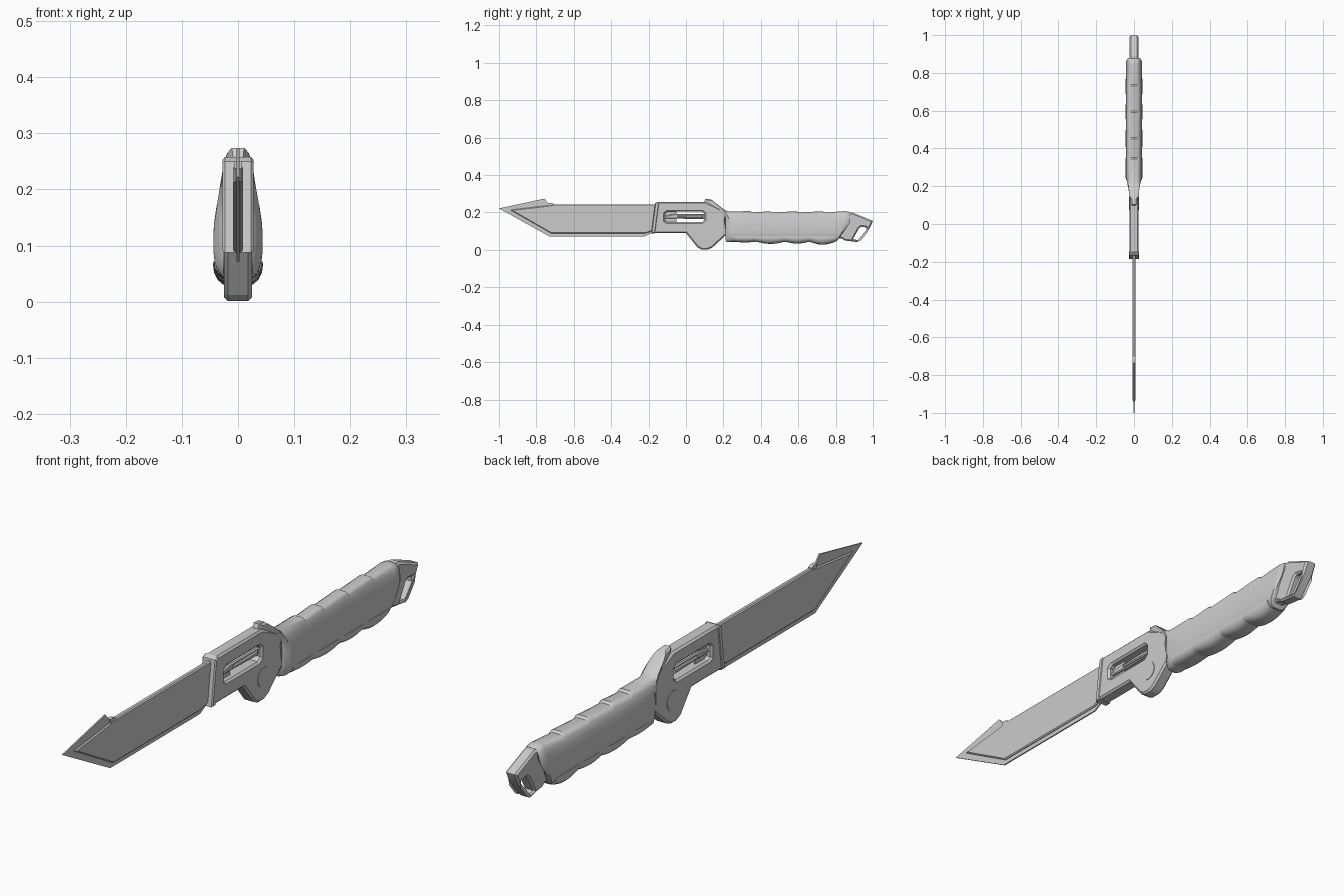
import bpy, bmesh, math
from mathutils import Matrix

if "Cube" in bpy.data.objects:
    bpy.data.objects.remove(bpy.data.objects["Cube"])

# Local x -> world y, local y -> world z, local z -> world x
SIDE = Matrix(((0, 0, 1, 0), (1, 0, 0, 0), (0, 1, 0, 0), (0, 0, 0, 1)))


def finish(name, mesh, angle=30):
    ob = bpy.data.objects.new(name, mesh)
    bpy.context.collection.objects.link(ob)
    bpy.ops.object.select_all(action='DESELECT')
    ob.select_set(True)
    bpy.context.view_layer.objects.active = ob
    bpy.ops.object.shade_smooth_by_angle(angle=math.radians(angle))
    return ob


def plate(name, outline, half, chamfer=0.0, holes=()):
    """Side profile (y, z) made into a chamfered plate centred on x = 0."""
    cu = bpy.data.curves.new(name, 'CURVE')
    cu.dimensions = '2D'
    cu.fill_mode = 'BOTH'
    for loop in [outline] + [h[::-1] for h in holes]:
        sp = cu.splines.new('POLY')
        sp.points.add(len(loop) - 1)
        for p, (y, z) in zip(sp.points, loop):
            p.co = (y, z, 0, 1)
        sp.use_cyclic_u = True
    cu.extrude = half - chamfer
    cu.bevel_depth = chamfer
    cu.bevel_resolution = 0
    cu.offset = -chamfer
    tmp = bpy.data.objects.new(name + "_curve", cu)
    bpy.context.collection.objects.link(tmp)
    dg = bpy.context.evaluated_depsgraph_get()
    me = bpy.data.meshes.new_from_object(tmp.evaluated_get(dg))
    bpy.data.objects.remove(tmp)
    me.transform(SIDE)
    bm = bmesh.new()
    bm.from_mesh(me)
    bmesh.ops.remove_doubles(bm, verts=bm.verts, dist=1e-5)
    bmesh.ops.recalc_face_normals(bm, faces=bm.faces)
    bm.to_mesh(me)
    bm.free()
    return finish(name, me, 20)


def loft(name, stations, section):
    """Stations: (y at top, y at bottom, z top, z bottom, half width, lean)."""
    ring = section + [(-x, t) for x, t in section[-2:0:-1]]
    bm = bmesh.new()
    rows = []
    for yt, yb, zt, zb, w, lean in stations:
        rows.append([bm.verts.new((x * w, yb + (yt - yb) * lean(t), zb + (zt - zb) * t))
                     for x, t in ring])
    n = len(ring)
    for a, b in zip(rows, rows[1:]):
        for i in range(n):
            bm.faces.new((a[i], a[(i + 1) % n], b[(i + 1) % n], b[i]))
    bm.faces.new(rows[0])
    bm.faces.new(rows[-1])
    bmesh.ops.recalc_face_normals(bm, faces=bm.faces)
    me = bpy.data.meshes.new(name)
    bm.to_mesh(me)
    bm.free()
    return finish(name, me, 35)


def disc(name, y, z, r, half):
    bm = bmesh.new()
    bmesh.ops.create_cone(bm, cap_ends=True, segments=32, radius1=r, radius2=r, depth=half * 2,
                          matrix=Matrix.Translation((0, y, z)) @ Matrix.Rotation(math.pi / 2, 4, 'Y'))
    me = bpy.data.meshes.new(name)
    bm.to_mesh(me)
    bm.free()
    return finish(name, me)


# Blade: thin cutting edge plus thicker body and spine nub
plate("blade_edge", [(-1, .222), (-.73, .072), (-.22, .072), (-.18, .092), (-.05, .1),
                     (-.05, .238), (-.73, .238), (-.735, .248), (-.757, .274)], .0025)
plate("blade_body", [(-.94, .214), (-.72, .088), (-.22, .088), (-.18, .1), (-.14, .1),
                     (-.14, .243), (-.70, .243), (-.73, .238)], .009, .004)
plate("spine_nub", [(-.735, .23), (-.705, .23), (-.705, .245), (-.715, .25), (-.735, .25)], .007)

# Guard housing with a through slot, front collar and slider
slot = [(-.112, .155), (-.1, .148), (.085, .148), (.1, .16), (.1, .193), (.088, .205),
        (-.098, .205), (-.112, .195)]
plate("guard", [(-.183, .09), (0, .09), (.062, .012), (.085, .001), (.115, .001), (.14, .012),
                (.225, .09), (.225, .2), (.105, .257), (-.15, .257), (-.161, .245)],
      .025, .007, [slot])
plate("guard_collar", [(-.186, .088), (-.165, .088), (-.143, .25), (-.15, .258), (-.165, .25)],
      .0275, .004)
plate("slider_bar", [(-.115, .168), (.105, .165), (.105, .192), (-.06, .192), (-.115, .182)], .012, .004)
plate("slider_knob", [(-.045, .172), (.09, .168), (.09, .186), (-.045, .184)], .018, .004)
disc("pivot_pin", .11, .085, .035, .027)

# Grip shell: leaning bolster at the front, overlapping steps along the top
section = [(0, 1), (.35, 1), (.6, .965), (.76, .89), (.88, .76), (.97, .6), (1, .45), (1, .3),
           (.95, .17), (.83, .07), (.6, .015), (.3, 0), (0, 0)]


def front_lean(t):
    return max(0, (t - .68) / .32)


def rear_lean(t):
    return min(1, t / .65)


st = [(.098, .212, .258, .05, .026, front_lean), (.104, .216, .274, .043, .031, front_lean),
      (.135, .222, .27, .041, .034, front_lean), (.2, .235, .218, .041, .042, front_lean),
      (.225, .245, .206, .043, .044, front_lean)]
for y in (.345, .45, .59, .73):
    st.append((y, y, .207, .045, .0435, front_lean))
    st.append((y + .008, y + .008, .199, .045, .0435, front_lean))
st += [(.845, .79, .207, .045, .043, rear_lean), (.868, .805, .205, .047, .042, rear_lean),
       (.878, .812, .197, .055, .036, rear_lean)]
loft("grip", st, section)

# Finger pads along the underside
pad_section = [(0, 1), (.97, 1), (1, .85), (.96, .55), (.82, .25), (.6, .06), (.3, 0), (0, 0)]
for i, (y0, y1, low) in enumerate([(.255, .375, .04), (.375, .53, .032), (.53, .66, .034),
                                   (.66, .80, .028)]):
    pad = []
    for k in range(7):
        u = k / 6
        y = y0 + (y1 - y0) * u
        bump = math.sin(math.pi * u)
        pad.append((y, y, .072, .044 + (low - .044) * bump, .0425 + .002 * bump, front_lean))
    loft("finger_pad_%d" % (i + 1), pad, pad_section)

# Pommel with slanted lanyard hole
plate("pommel", [(.79, .06), (.83, .062), (.85, .05), (.918, .042), (.982, .115), (1, .155),
                 (.89, .2), (.84, .198), (.79, .15)], .023, .007,
      [[(.893, .058), (.918, .052), (.932, .058), (.966, .1), (.964, .12), (.936, .124), (.925, .116)]])
